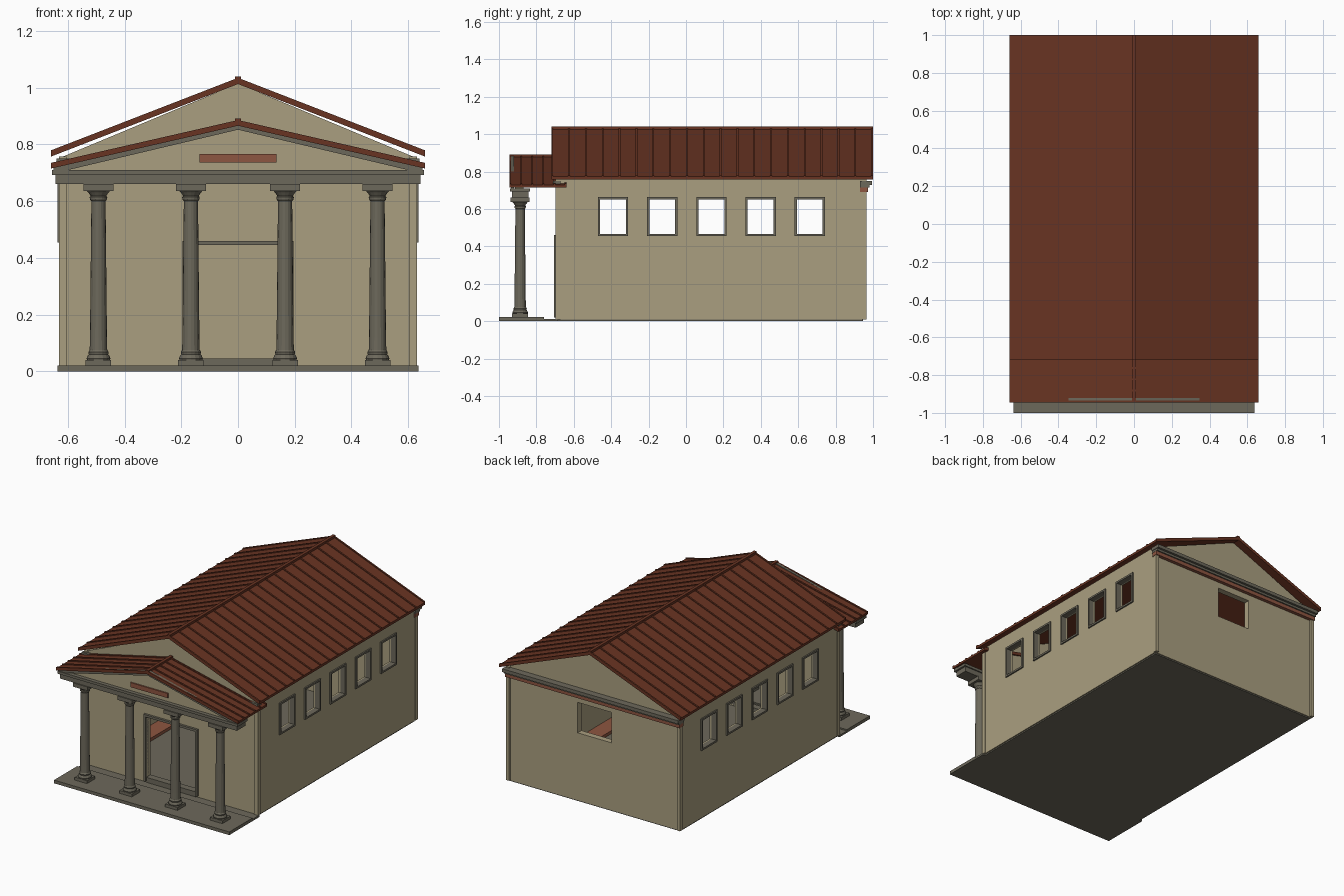
import bpy, bmesh, math

cube = bpy.data.objects.get("Cube")
if cube:
    bpy.data.objects.remove(cube, do_unlink=True)


def material(name, rgb):
    m = bpy.data.materials.new(name)
    m.use_nodes = True
    m.diffuse_color = (*rgb, 1)
    m.node_tree.nodes["Principled BSDF"].inputs["Base Color"].default_value = (*rgb, 1)
    return m


PLASTER = material("sandy plaster", (0.40, 0.345, 0.215))
STONE = material("grey stone", (0.152, 0.14, 0.105))
TILE = material("red brown tile", (0.14, 0.034, 0.016))
CLAY = material("light clay", (0.27, 0.092, 0.052))


def finish(name, bm, mat):
    bmesh.ops.recalc_face_normals(bm, faces=bm.faces)
    mesh = bpy.data.meshes.new(name)
    bm.to_mesh(mesh)
    bm.free()
    mesh.materials.append(mat)
    ob = bpy.data.objects.new(name, mesh)
    bpy.context.collection.objects.link(ob)
    return ob


def add_box(bm, x, y, z):
    verts = bmesh.ops.create_cube(bm, size=1)["verts"]
    for v in verts:
        for i, (a, b) in enumerate((x, y, z)):
            v.co[i] = (a + b) / 2 + v.co[i] * (b - a)


def box(name, x, y, z, mat):
    bm = bmesh.new()
    add_box(bm, x, y, z)
    return finish(name, bm, mat)


def add_prism(bm, outline, y0, y1):
    # extrude an x-z outline along y
    face = bm.faces.new([bm.verts.new((x, y0, z)) for x, z in outline])
    out = bmesh.ops.extrude_face_region(bm, geom=[face])["geom"]
    for v in out:
        if isinstance(v, bmesh.types.BMVert):
            v.co.y = y1


def prism(name, outline, y0, y1, mat):
    bm = bmesh.new()
    add_prism(bm, outline, y0, y1)
    return finish(name, bm, mat)


def chevron(half, low0, apex0, low1, apex1):
    return [(-half, low0), (0, apex0), (half, low0),
            (half, low1), (0, apex1), (-half, low1)]


def tiled_roof(name, half, eave, apex, thick, y0, y1, ribs):
    prism(name, chevron(half, eave, apex, eave + thick, apex + thick), y0, y1, TILE)
    bm = bmesh.new()
    width = 0.01
    step = (y1 - y0 - width) / ribs
    top = thick + 0.006
    for i in range(ribs + 1):
        y = y0 + i * step
        add_prism(bm, chevron(half, eave + 0.002, apex + 0.002, eave + top, apex + top), y, y + width)
    finish(name + "_ribs", bm, TILE)
    box(name + "_ridge", (-0.01, 0.01), (y0, y1), (apex, apex + thick + 0.011), TILE)


def frame(name, centre, half_w, z0, z1, t, depth, along_y, open_bottom=False):
    # rectangular trim lying on a wall plane
    bm = bmesh.new()
    c = centre
    bars = [((c - half_w, c - half_w + t), (z0, z1)),
            ((c + half_w - t, c + half_w), (z0, z1)),
            ((c - half_w + t, c + half_w - t), (z1 - t, z1))]
    if not open_bottom:
        bars.append(((c - half_w + t, c + half_w - t), (z0, z0 + t)))
    for span, z in bars:
        if along_y:
            add_box(bm, depth, span, z)
        else:
            add_box(bm, span, depth, z)
    return finish(name, bm, STONE)


# Hollow hall with cut windows and doorway
W, FRONT, BACK, TOP = 0.627, -0.69, 0.95, 0.757
SILL, HEAD = 0.455, 0.663
window_ys = [-0.39 + 0.263 * i for i in range(5)]
walls = box("hall_walls", (-W, W), (FRONT, BACK), (0.008, TOP), PLASTER)
holes = [((-W + 0.04, W - 0.04), (FRONT + 0.04, BACK - 0.04), (-0.1, 1))]
holes += [((-1, 1), (y - 0.07, y + 0.07), (SILL + 0.01, HEAD - 0.01)) for y in window_ys]
holes.append(((-0.18, 0.18), (-0.8, -0.5), (0.03, 0.447)))
holes.append(((-0.122, 0.122), (0.8, 1.1), (0.45, 0.65)))
for hole in holes:
    cutter = box("cutter", *hole, PLASTER)
    cutter.hide_render = True
    mod = walls.modifiers.new("opening", "BOOLEAN")
    mod.operation = "DIFFERENCE"
    mod.solver = "EXACT"
    mod.object = cutter
    bpy.context.view_layer.update()
    cut = bpy.data.meshes.new_from_object(
        walls.evaluated_get(bpy.context.evaluated_depsgraph_get()))
    walls.modifiers.clear()
    walls.data = cut
    bpy.data.objects.remove(cutter, do_unlink=True)

# Floor, interior bands and threshold
box("hall_floor", (-0.62, 0.62), (-0.69, 0.945), (0, 0.02), STONE)
box("threshold", (-0.18, 0.18), (-0.695, -0.65), (0.012, 0.045), STONE)
for side, s in (("left", 1), ("right", -1)):
    box(side + "_floor_band", tuple(sorted((s * 0.48, s * 0.586))), (-0.3, 0.6), (0.02, 0.04), CLAY)

# Windows, door trim and corner strips
for side, s in (("left", 1), ("right", -1)):
    for i, y in enumerate(window_ys):
        frame(f"{side}_window_frame_{i + 1}", y, 0.081, SILL, HEAD, 0.012,
              tuple(sorted((s * 0.6, s * 0.636))), True)
    box(side + "_back_corner_strip", tuple(sorted((s * 0.61, s * 0.632))), (0.94, 0.965), (0.01, TOP), PLASTER)
    box(side + "_front_corner_strip", tuple(sorted((s * 0.605, s * 0.632))), (-0.697, -0.67), (0.01, TOP), PLASTER)
frame("door_frame", 0, 0.195, 0.02, 0.46, 0.015, (-0.705, -0.67), False, True)

# Gables and cornices of the hall
gable = [(-0.63, TOP - 0.005), (0.63, TOP - 0.005), (0, 1.015)]
prism("front_gable", gable, FRONT, FRONT + 0.04, PLASTER)
prism("back_gable", gable, BACK - 0.04, BACK, PLASTER)
box("back_cornice", (-0.64, 0.64), (0.93, 0.995), (0.728, 0.75), STONE)
box("back_lower_cornice", (-0.636, 0.636), (0.93, 0.98), (0.714, 0.728), STONE)
box("back_clay_band", (-0.634, 0.634), (0.93, 0.972), (0.69, 0.714), CLAY)
box("front_cornice", (-0.64, 0.64), (-0.71, -0.67), (0.728, 0.75), STONE)

# Roofs
tiled_roof("hall_roof", 0.66, 0.757, 1.013, 0.016, -0.72, 1.0, 19)
tiled_roof("porch_roof", 0.66, 0.715, 0.866, 0.014, -0.945, -0.64, 5)

# Porch floor, beam and pediment
box("porch_floor", (-0.637, 0.637), (-1.0, -0.76), (0, 0.021), STONE)
box("porch_inner_floor", (-0.637, 0.637), (-0.76, -0.685), (0, 0.012), STONE)
box("porch_beam", (-0.643, 0.643), (-0.93, -0.843), (0.66, 0.693), STONE)
box("porch_cornice", (-0.655, 0.655), (-0.94, -0.835), (0.693, 0.71), STONE)
prism("porch_pediment", [(-0.63, 0.705), (0.63, 0.705), (0, 0.862)], -0.915, -0.87, PLASTER)
prism("porch_raking_trim", chevron(0.65, 0.698, 0.852, 0.726, 0.886), -0.935, -0.92, STONE)
box("pediment_plate", (-0.136, 0.136), (-0.924, -0.915), (0.737, 0.767), CLAY)

# Columns turned from one profile
PROFILE = [(0.040, 0.038), (0.042, 0.046), (0.038, 0.056), (0.034, 0.060),
           (0.036, 0.068), (0.031, 0.076), (0.030, 0.12), (0.025, 0.600),
           (0.030, 0.606), (0.031, 0.614), (0.027, 0.618), (0.034, 0.628), (0.042, 0.638)]
SIDES = 16


def column(name, cx, cy):
    bm = bmesh.new()
    rings = []
    for r, z in PROFILE:
        rings.append([bm.verts.new((cx + r * math.cos(2 * math.pi * k / SIDES),
                                    cy + r * math.sin(2 * math.pi * k / SIDES), z))
                      for k in range(SIDES)])
    for lo, hi in zip(rings, rings[1:]):
        for k in range(SIDES):
            n = (k + 1) % SIDES
            bm.faces.new((lo[k], lo[n], hi[n], hi[k]))
    bm.faces.new(rings[0])
    bm.faces.new(rings[-1])
    for half, z in ((0.045, (0.02, 0.04)), (0.053, (0.636, 0.661))):
        add_box(bm, (cx - half, cx + half), (cy - half + 0.003, cy + half - 0.003), z)
    finish(name, bm, STONE)


for i, x in enumerate((-0.492, -0.166, 0.166, 0.492)):
    column(f"column_{i + 1}", x, -0.887)
